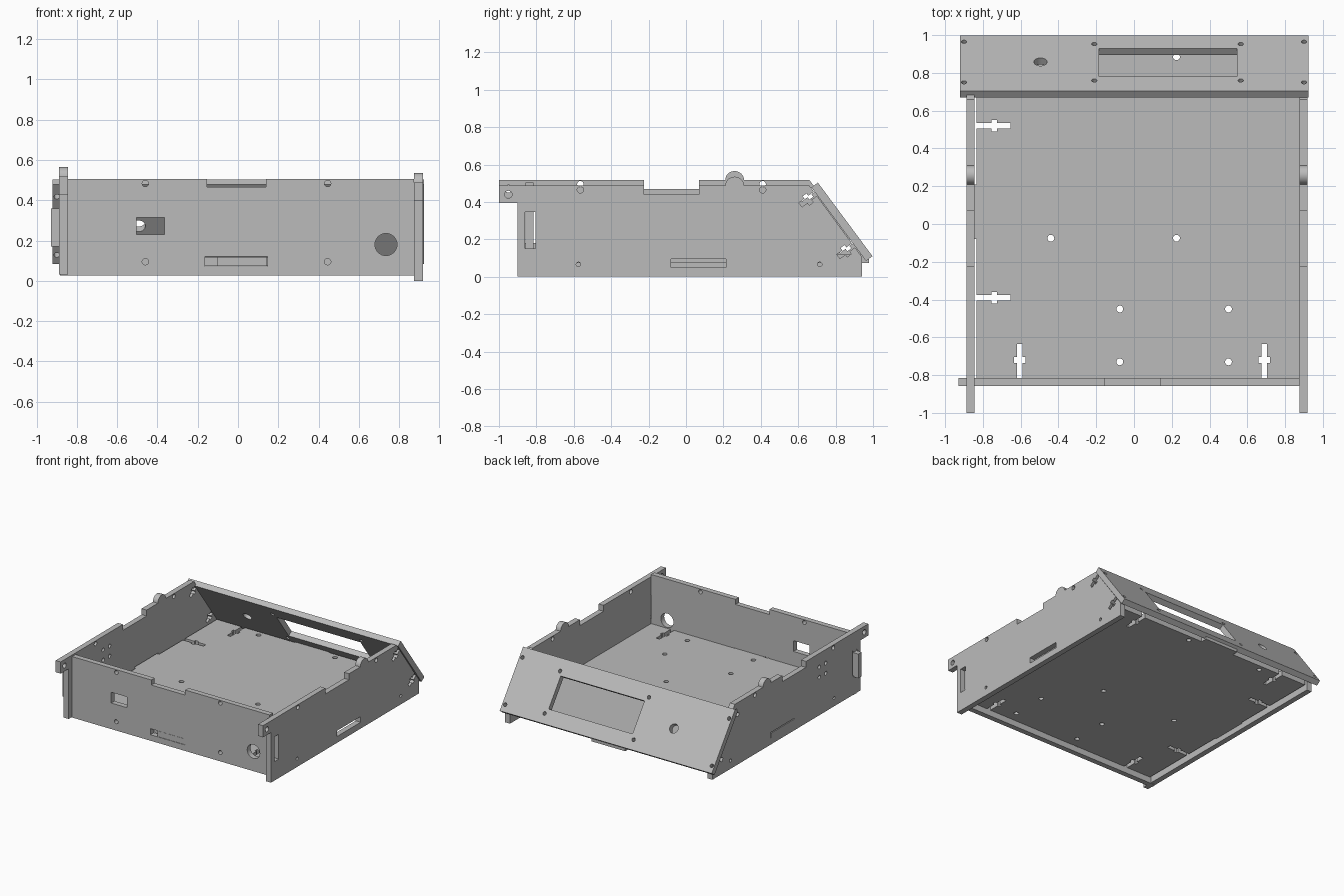
import bpy
import bmesh
from math import cos, sin, pi
from mathutils import Matrix, Vector

old = bpy.data.objects.get("Cube")
if old:
    bpy.data.objects.remove(old, do_unlink=True)

grey = bpy.data.materials.new("sheet grey")
grey.use_nodes = True
grey.diffuse_color = (0.5, 0.5, 0.5, 1)
grey.node_tree.nodes["Principled BSDF"].inputs["Base Color"].default_value = (0.5, 0.5, 0.5, 1)


# Outline helpers, all in the plane of a sheet
def circle(u, v, r, n=32):
    return [(u + r * cos(2 * pi * i / n), v + r * sin(2 * pi * i / n)) for i in range(n)]


def rect(u0, u1, v0, v1):
    return [(u0, v0), (u1, v0), (u1, v1), (u0, v1)]


def nut_slot(u, v, direction, length, width, arm, span, mid):
    """Cross-shaped bolt and nut slot running from an edge point inward."""
    d = Vector(direction).normalized()
    s = Vector((-d.y, d.x))
    w, a, h = width / 2, arm / 2, span / 2
    half = [(-0.01, w), (mid - a, w), (mid - a, h), (mid + a, h), (mid + a, w), (length, w)]
    pts = half + [(p, -q) for p, q in reversed(half)]
    return [tuple(Vector((u, v)) + d * p + s * q) for p, q in pts]


def prisms(name, outlines, w0, w1, frame):
    """Extrude each outline between two depths of a frame into one mesh object."""
    bm = bmesh.new()
    for pts in outlines:
        low = [bm.verts.new((u, v, w0)) for u, v in pts]
        high = [bm.verts.new((u, v, w1)) for u, v in pts]
        bm.faces.new(low[::-1])
        bm.faces.new(high)
        for i in range(len(pts)):
            j = (i + 1) % len(pts)
            bm.faces.new((low[i], low[j], high[j], high[i]))
    bm.transform(frame)
    bmesh.ops.recalc_face_normals(bm, faces=bm.faces)
    mesh = bpy.data.meshes.new(name)
    bm.to_mesh(mesh)
    bm.free()
    obj = bpy.data.objects.new(name, mesh)
    bpy.context.collection.objects.link(obj)
    return obj


def sheet(name, outline, holes, w0, w1, frame):
    """A flat sheet with holes cut through it."""
    obj = prisms(name, [outline], w0, w1, frame)
    cutter = prisms(name + "_cutter", holes, w0 - 0.02, w1 + 0.02, frame)
    cutter.hide_render = True
    mod = obj.modifiers.new("holes", 'BOOLEAN')
    mod.operation = 'DIFFERENCE'
    mod.solver = 'EXACT'
    mod.object = cutter
    bpy.context.view_layer.update()
    graph = bpy.context.evaluated_depsgraph_get()
    cut = bpy.data.meshes.new_from_object(obj.evaluated_get(graph))
    obj.modifiers.clear()
    obj.data = cut
    bpy.data.objects.remove(cutter, do_unlink=True)
    cut.materials.clear()
    cut.materials.append(grey)
    bpy.ops.object.select_all(action='DESELECT')
    obj.select_set(True)
    bpy.context.view_layer.objects.active = obj
    bpy.ops.object.shade_smooth_by_angle(angle=0.5)
    return obj


def frame(u, v, w, origin=(0, 0, 0)):
    m = Matrix((u, v, w)).transposed().to_4x4()
    m.translation = origin
    return m


X, Y, Z = (1, 0, 0), (0, 1, 0), (0, 0, 1)

# Side walls: ear at the front, notch and round bump on top, sloped back
bump = [(0.26 + 0.05 * cos(pi - pi * i / 16), 0.487 + 0.048 * sin(pi * i / 16)) for i in range(17)]
side = [(-0.9, 0), (0.94, 0), (0.94, 0.107), (0.66, 0.487)] + bump[::-1] + [
    (0.07, 0.487), (0.07, 0.44), (-0.225, 0.44), (-0.225, 0.487),
    (-1, 0.487), (-1, 0.395), (-0.9, 0.395)]
side_holes = [circle(-0.95, 0.44, 0.02), circle(-0.565, 0.465, 0.017), circle(0.41, 0.465, 0.017),
              circle(-0.575, 0.066, 0.012), circle(0.715, 0.066, 0.012),
              rect(-0.86, -0.805, 0.15, 0.345), rect(-0.08, 0.215, 0.05, 0.095)]
for y, z in ((0.692, 0.444), (0.895, 0.168)):
    side_holes.append(nut_slot(y, z, (-0.8, -0.6), 0.1, 0.028, 0.026, 0.06, 0.05))
board_holes = [circle(y, z, 0.015) for y in (-0.47, -0.39) for z in (0.3, 0.38)]
sheet("left_wall", side, side_holes, 0.875, 0.918, frame(Y, Z, X))
sheet("right_wall", side, side_holes + board_holes, -0.888, -0.845, frame(Y, Z, X, (0, 0, 0.03)))

# Front wall: top notch, one side tab, port openings
front = [(-0.885, 0.025), (0.875, 0.025), (0.875, 0.505), (0.14, 0.505), (0.14, 0.465),
         (-0.155, 0.465), (-0.155, 0.505), (-0.885, 0.505), (-0.885, 0.36),
         (-0.93, 0.36), (-0.93, 0.17), (-0.885, 0.17)]
front_holes = [circle(x, z, 0.016) for x in (-0.46, 0.445) for z in (0.095, 0.483)]
front_holes += [rect(-0.505, -0.365, 0.23, 0.315), circle(0.735, 0.18, 0.055),
                rect(-0.163, 0.147, 0.072, 0.12)]
sheet("front_wall", front, front_holes, -0.857, -0.815, frame(X, Z, Y))

# Floor: tabs on the front, back and one side, nut slots and mounting holes
floor = [(-0.835, -0.815), (-0.103, -0.815), (-0.103, -0.855), (0.145, -0.855), (0.145, -0.815),
         (0.875, -0.815), (0.875, 0.93), (0.14, 0.93), (0.14, 0.978), (-0.155, 0.978),
         (-0.155, 0.93), (-0.835, 0.93), (-0.835, 0.21), (-0.888, 0.21),
         (-0.888, -0.08), (-0.835, -0.08)]
floor_holes = [circle(x, y, 0.018) for x in (-0.44, 0.225) for y in (-0.075, 0.885)]
floor_holes += [circle(x, y, 0.018) for x in (-0.075, 0.5) for y in (-0.45, -0.73)]
floor_holes += [nut_slot(-0.835, y, (1, 0), 0.18, 0.03, 0.03, 0.06, 0.095) for y in (0.52, -0.39)]
for x in (-0.605, 0.69):
    for y, d in ((-0.815, 1), (0.93, -1)):
        floor_holes.append(nut_slot(x, y, (0, d), 0.18, 0.03, 0.03, 0.06, 0.095))
sheet("floor", floor, floor_holes, 0.073, 0.118, frame(X, Y, Z))

# Sloped control panel at the back: display window, knob hole, screw holes
down = Vector((0, 0.596, -0.803)).normalized()
out = Vector(X).cross(-down)
out = out if out.y > 0 else -out


def along(y):
    return (y - 0.85) / down.y


panel_holes = [rect(-0.185, 0.545, along(0.78), along(0.93)), circle(-0.495, along(0.858), 0.035)]
panel_holes += [circle(x, along(y), 0.014) for x in (-0.9, 0.9) for y in (0.75, 0.965)]
panel_holes += [circle(x, along(y), 0.014) for x in (-0.21, 0.565) for y in (0.76, 0.953)]
sheet("control_panel", rect(-0.922, 0.925, along(0.705), along(0.997)), panel_holes,
      -0.043, 0, frame(X, down, out, (0, 0.85, 0.308)))
